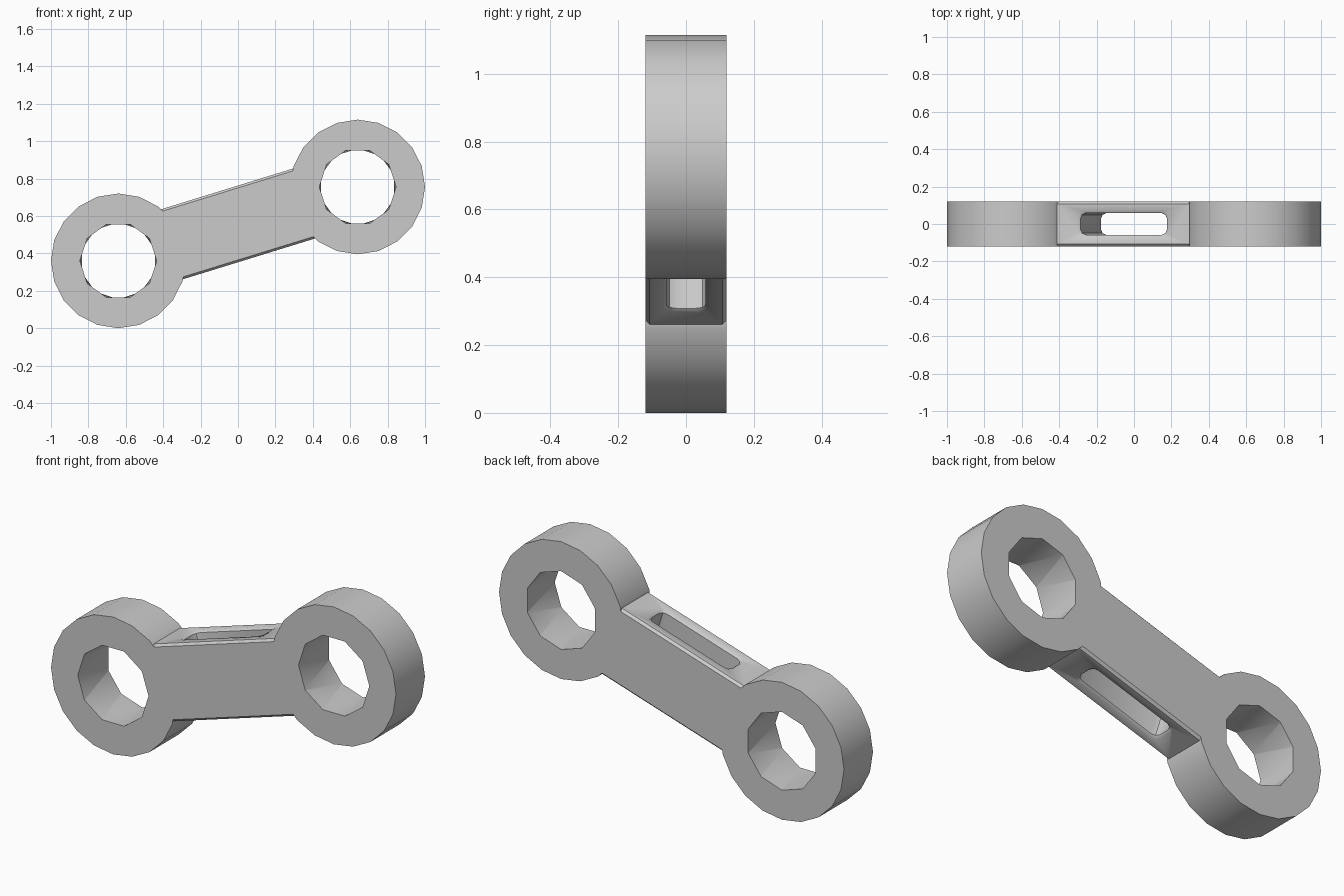
import bpy, bmesh, math
from mathutils import Matrix, Vector

if "Cube" in bpy.data.objects:
    bpy.data.objects.remove(bpy.data.objects["Cube"])

RING_X, Z_LOW, Z_HIGH = 0.64, 0.36, 0.755
HALF_Y, R_OUT, R_HOLE = 0.12, 0.36, 0.205
HALF_H = 0.196                                   # half height of the bar
TILT = math.atan2(Z_HIGH - Z_LOW, 2 * RING_X)
BAR_FRAME = Matrix.Translation((0, 0, (Z_LOW + Z_HIGH) / 2)) @ Matrix.Rotation(-TILT, 4, 'Y')


def loft(name, loops, matrix=Matrix(), twisted=False, chamfer=0):
    """Closed solid through equal-length loops of points."""
    bm = bmesh.new()
    rows = [[bm.verts.new(matrix @ Vector(p)) for p in loop] for loop in loops]
    n = len(rows[0])
    for a, b in zip(rows, rows[1:]):
        for i in range(n):
            j = (i + 1) % n
            if twisted:
                bm.faces.new((a[i], a[j], b[i]))
                bm.faces.new((a[j], b[j], b[i]))
            else:
                bm.faces.new((a[i], a[j], b[j], b[i]))
    bm.faces.new(rows[0])
    bm.faces.new(rows[-1])
    bmesh.ops.recalc_face_normals(bm, faces=bm.faces)
    if chamfer:
        bmesh.ops.bevel(bm, geom=bm.edges[:], offset=chamfer, segments=1, affect='EDGES')
    mesh = bpy.data.meshes.new(name)
    bm.to_mesh(mesh)
    bm.free()
    ob = bpy.data.objects.new(name, mesh)
    bpy.context.collection.objects.link(ob)
    return ob


def circle(cx, cz, y, r, n, phase=0.0):
    return [(cx + r * math.cos(2 * math.pi * (i + phase) / n), y,
             cz + r * math.sin(2 * math.pi * (i + phase) / n)) for i in range(n)]


def rounded_rect(hx, hy, z, r=0.03):
    pts = []
    for k, (sx, sy) in enumerate(((1, 1), (-1, 1), (-1, -1), (1, -1))):
        for s in range(3):
            a = math.pi / 2 * (k + s / 2)
            pts.append((sx * (hx - r) + r * math.cos(a), sy * (hy - r) + r * math.sin(a), z))
    return pts


def boolean(ob, tool, operation):
    mod = ob.modifiers.new(operation.lower(), 'BOOLEAN')
    mod.operation, mod.solver, mod.object = operation, 'EXACT', tool
    bpy.context.view_layer.objects.active = ob
    bpy.ops.object.modifier_apply(modifier=mod.name)
    bpy.data.objects.remove(tool)


# connecting bar with softened edges
link = loft("link_arm", [[(x, y, z) for x, y in ((-.5, -HALF_Y), (.5, -HALF_Y), (.5, HALF_Y), (-.5, HALF_Y))]
                         for z in (-HALF_H, HALF_H)], BAR_FRAME, chamfer=0.012)

# ring eyes at both ends, then their faceted holes
ends = ((-RING_X, Z_LOW), (RING_X, Z_HIGH))
for cx, cz in ends:
    boolean(link, loft("ring", [circle(cx, cz, y, R_OUT, 20) for y in (-HALF_Y, HALF_Y)]), 'UNION')
for cx, cz in ends:
    cutter = loft("hole_cutter", [circle(cx, cz, -0.13, R_HOLE, 10),
                                  circle(cx, cz, 0.13, R_HOLE, 10, 0.5)], twisted=True)
    cutter.hide_render = True
    boolean(link, cutter, 'DIFFERENCE')

# slot through the bar, flared at both mouths
sections = ((-0.22, 0.034), (-0.186, 0), (0.186, 0), (0.22, 0.034))
slot = loft("slot_cutter", [rounded_rect(0.242 + f, 0.058 + f, z) for z, f in sections], BAR_FRAME)
slot.hide_render = True
boolean(link, slot, 'DIFFERENCE')

# smooth round walls, sharp rims
bpy.ops.object.select_all(action='DESELECT')
link.select_set(True)
bpy.context.view_layer.objects.active = link
bpy.ops.object.shade_smooth_by_angle(angle=math.radians(40))
